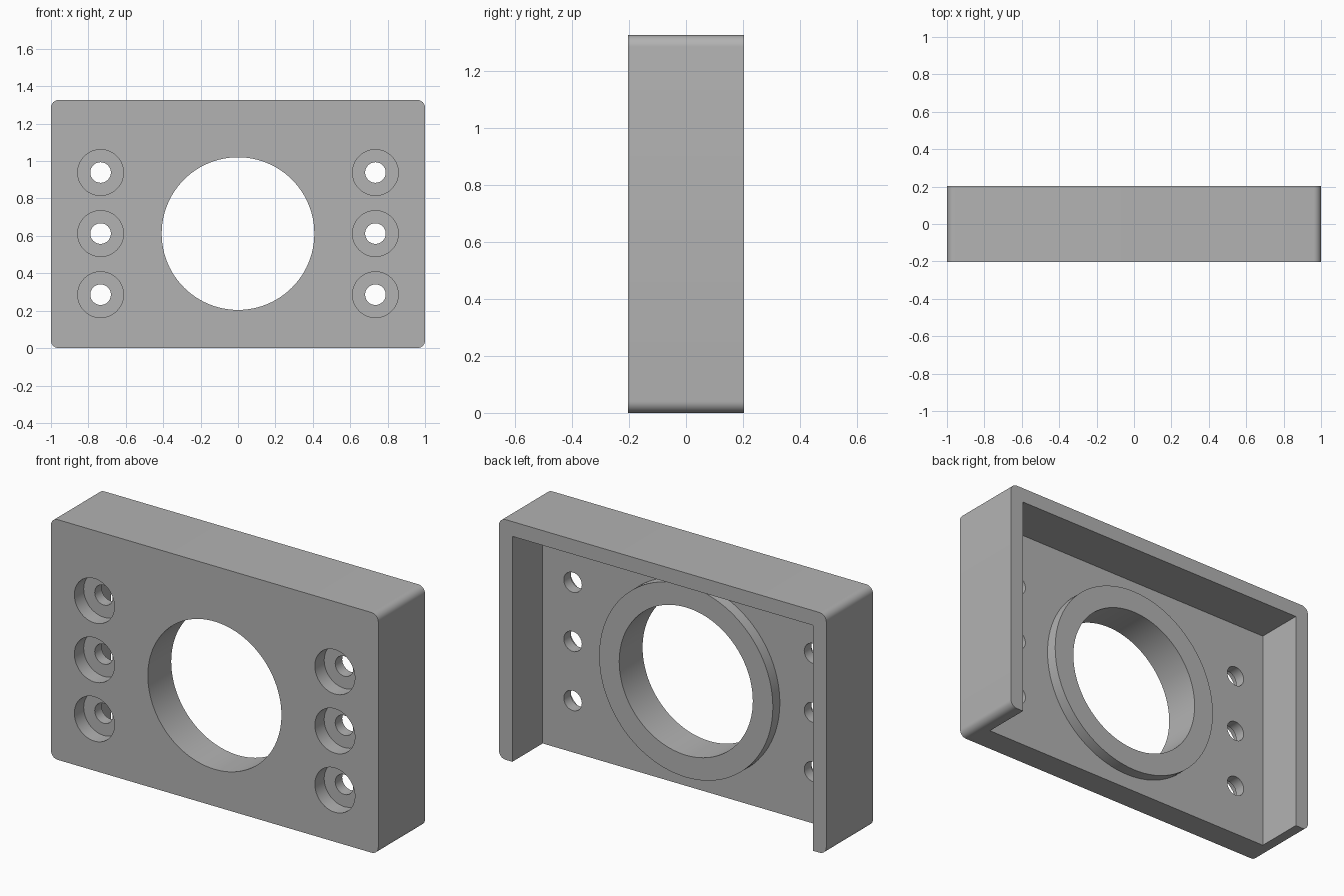
import bpy
import bmesh
from math import pi, radians
from mathutils import Matrix, Vector

cube = bpy.data.objects.get("Cube")
if cube:
    bpy.data.objects.remove(cube, do_unlink=True)

U = 2 / 98                                # one design unit
W, H, D = 98 * U, 65 * U, 20 * U          # overall width, height, depth
WALL, POCKET = 4 * U, 13 * U
FRONT, BACK = -D / 2, D / 2
FLOOR = BACK - POCKET                     # back surface of the plate
CENTRE_Z = 30 * U

grey = bpy.data.materials.new("plain_grey")
grey.use_nodes = True
colour = (0.45, 0.45, 0.45, 1)
grey.diffuse_color = colour
grey.node_tree.nodes["Principled BSDF"].inputs["Base Color"].default_value = colour


def finish(name, bm):
    mesh = bpy.data.meshes.new(name)
    bm.to_mesh(mesh)
    bm.free()
    mesh.materials.append(grey)
    obj = bpy.data.objects.new(name, mesh)
    bpy.context.collection.objects.link(obj)
    return obj


def box(name, low, high, radius=0):
    """Box between two corners; radius rounds the edges that run along y."""
    bm = bmesh.new()
    low, high = Vector(low), Vector(high)
    size = high - low
    bmesh.ops.create_cube(bm, size=1, matrix=Matrix.Translation((low + high) / 2)
                          @ Matrix.Diagonal((*size, 1)))
    if radius:
        edges = [e for e in bm.edges
                 if abs(e.verts[0].co.y - e.verts[1].co.y) > size.y / 2]
        bmesh.ops.bevel(bm, geom=edges, offset=radius, segments=8,
                        profile=0.5, affect='EDGES')
    return finish(name, bm)


def rod(name, x, z, radius, y0, y1, sides=48):
    """Cylinder along y."""
    bm = bmesh.new()
    bmesh.ops.create_cone(bm, cap_ends=True, segments=sides, radius1=radius,
                          radius2=radius, depth=y1 - y0,
                          matrix=Matrix.Translation((x, (y0 + y1) / 2, z))
                          @ Matrix.Rotation(pi / 2, 4, 'X'))
    return finish(name, bm)


def combine(target, tool, operation='DIFFERENCE'):
    mod = target.modifiers.new(tool.name, 'BOOLEAN')
    mod.operation, mod.solver, mod.object = operation, 'EXACT', tool
    bpy.context.view_layer.objects.active = target
    bpy.ops.object.modifier_apply(modifier=mod.name)
    bpy.data.objects.remove(tool, do_unlink=True)


# Rounded block, hollowed from the back and open at the bottom
bracket = box("mounting_bracket", (-W / 2, FRONT, 0), (W / 2, BACK, H), 2 * U)
combine(bracket, box("pocket_cutter", (WALL - W / 2, FLOOR, -1),
                     (W / 2 - WALL, BACK + 1, H - WALL)))

# Raised ring on the back of the plate, then the large bore through both
combine(bracket, rod("raised_ring", 0, CENTRE_Z, 26 * U, FLOOR - 2 * U, 0, 96), 'UNION')
combine(bracket, rod("bore_cutter", 0, CENTRE_Z, 20 * U, -1, 1, 96))

# Counterbored screw holes, three on each side
for side in (-1, 1):
    for row in (-1, 0, 1):
        x, z = side * 36 * U, CENTRE_Z + row * 16 * U
        combine(bracket, rod("counterbore_cutter", x, z, 6 * U, -1, FRONT + 4 * U))
        combine(bracket, rod("screw_hole_cutter", x, z, 2.7 * U, -1, 1, 32))

bpy.ops.object.select_all(action='DESELECT')
bracket.select_set(True)
bpy.context.view_layer.objects.active = bracket
bpy.ops.object.shade_smooth_by_angle(angle=radians(30))
